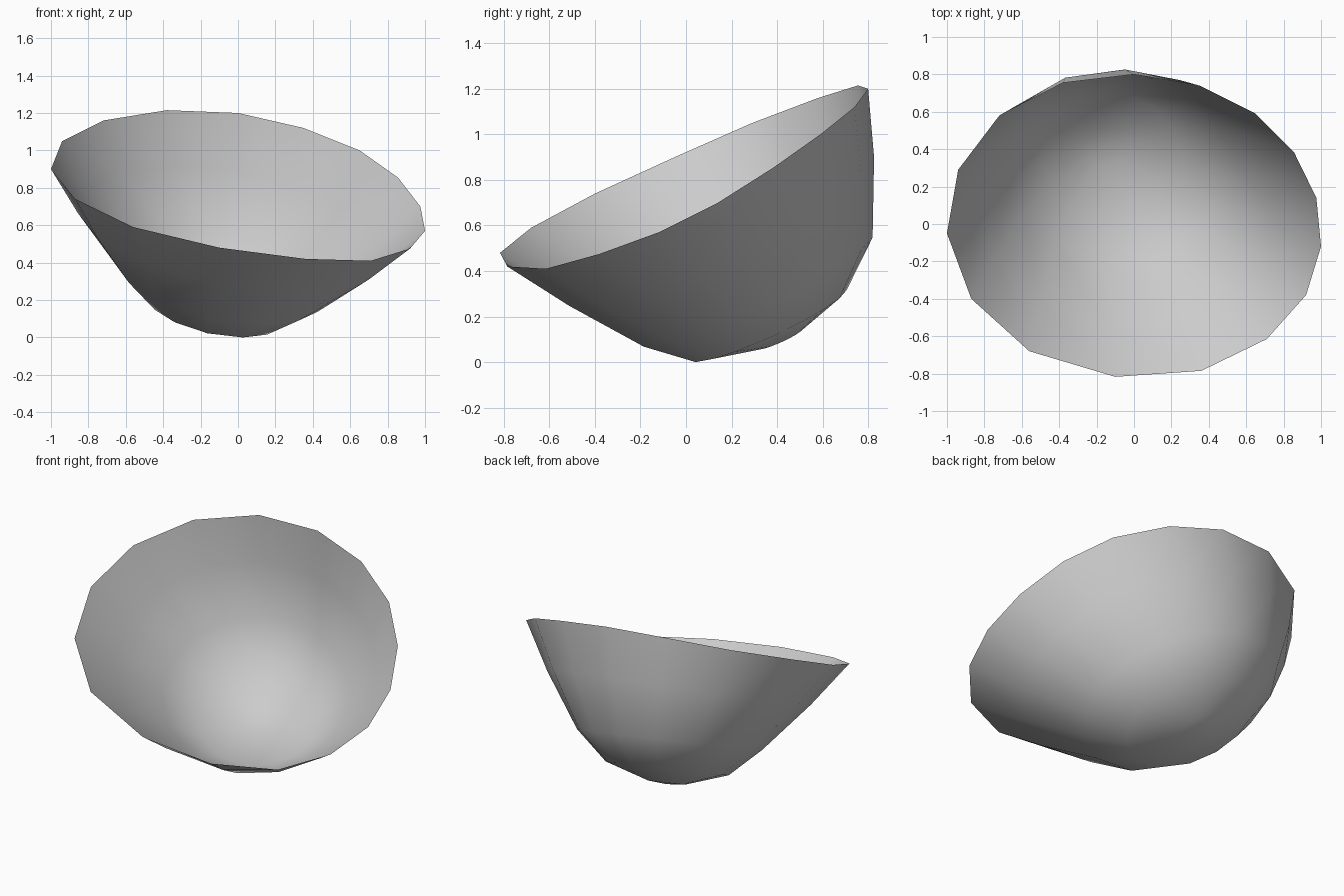
import bpy, bmesh, math
from mathutils import Vector

if "Cube" in bpy.data.objects:
    bpy.data.objects.remove(bpy.data.objects["Cube"])

# Frame of the tilted bowl: rim centre, axis out of the opening, in-plane axes
centre = Vector((0, 0, 0.81))
axis = Vector((0.145, -0.40, 0.906)).normalized()
u = Vector((0, 0.906, 0.40)).normalized()
v = u.cross(axis)

# Sixteen-sided, slightly uneven rim
rim = [Vector(p) for p in (
    (1.0, -0.12, 0.57), (0.975, 0.14, 0.70), (0.855, 0.385, 0.855), (0.65, 0.59, 1.0),
    (0.35, 0.74, 1.12), (0.0, 0.80, 1.20), (-0.38, 0.755, 1.215), (-0.72, 0.58, 1.16),
    (-0.94, 0.29, 1.05), (-1.0, -0.05, 0.90), (-0.87, -0.40, 0.74), (-0.56, -0.68, 0.59),
    (-0.10, -0.817, 0.48), (0.36, -0.785, 0.42), (0.71, -0.615, 0.41), (0.92, -0.38, 0.475))]
angles = [math.atan2((p - centre).dot(u), (p - centre).dot(v)) for p in rim]


def ring(depth, shift_v, shift_u, radius, stretch):
    """Oval ring below the rim, stretched along the diagonal."""
    mid = centre - axis * depth + v * shift_v + u * shift_u
    points = []
    for a in angles:
        r = radius - stretch * math.sin(2 * a)
        points.append(mid + (v * math.cos(a) + u * math.sin(a)) * r)
    return points


# Lower rings, and a slightly bulged band between them and the rim
waist = ring(0.587, -0.01, 0.073, 0.567, 0.033)
base = ring(0.754, -0.012, 0.068, 0.375, 0.02)
foot = ring(0.835, -0.03, 0.085, 0.11, 0.0)
middle = centre - axis * 0.28 + u * 0.035
wall = []
for p, q in zip(rim, waist):
    m = p.lerp(q, 0.48)
    wall.append(m + (m - middle) * 0.025)

bm = bmesh.new()
loops = [[bm.verts.new(p) for p in pts] for pts in (rim, wall, waist, base, foot)]
pole = bm.verts.new(centre - axis * 0.845 - v * 0.03 + u * 0.085)

# Wall bands and rounded bottom, facing outward
n = len(rim)
for top, low in zip(loops, loops[1:]):
    for i in range(n):
        j = (i + 1) % n
        bm.faces.new((top[j], top[i], low[i], low[j]))
for i in range(n):
    bm.faces.new((loops[-1][(i + 1) % n], loops[-1][i], pole))
lowest = min(p.co.z for p in bm.verts)
for p in bm.verts:
    if p not in loops[0]:
        p.co.z -= lowest
for f in bm.faces:
    f.smooth = True

mesh = bpy.data.meshes.new("bowl_shell")
bm.to_mesh(mesh)
bm.free()
bowl = bpy.data.objects.new("bowl_shell", mesh)
bpy.context.collection.objects.link(bowl)

grey = bpy.data.materials.new("light_grey")
grey.diffuse_color = (0.6, 0.6, 0.6, 1)
grey.use_nodes = True
grey.node_tree.nodes["Principled BSDF"].inputs["Base Color"].default_value = grey.diffuse_color
mesh.materials.append(grey)
